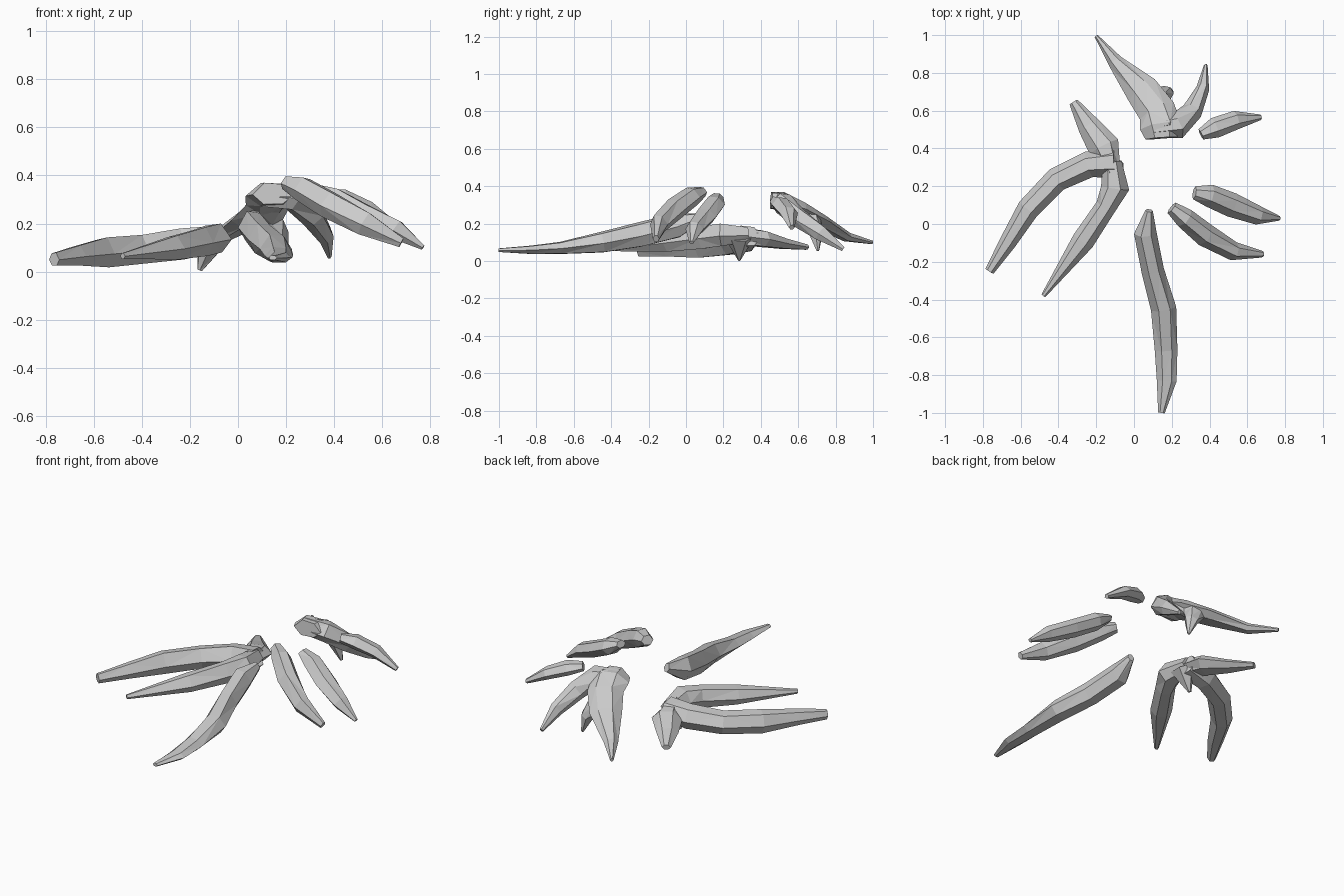
import bpy
import bmesh
from mathutils import Vector

default_cube = bpy.data.objects.get("Cube")
if default_cube:
    bpy.data.objects.remove(default_cube, do_unlink=True)

# Single bark colour
bark = bpy.data.materials.new("pale_grey_bark")
bark.use_nodes = True
bark.diffuse_color = (0.6, 0.6, 0.6, 1)
bark.node_tree.nodes["Principled BSDF"].inputs["Base Color"].default_value = (0.6, 0.6, 0.6, 1)

# Uneven six-sided root section (sideways, upwards)
SECTION = [(1, -.1), (.4, 1), (-.5, .85), (-1, -.1), (-.5, -.95), (.45, -1)]


def root(name, *stations):
    """Loft a root through stations of x, y, z, width, height."""
    points = [Vector(station[:3]) for station in stations]
    bm = bmesh.new()
    rings = []
    for index, station in enumerate(stations):
        before = points[max(index - 1, 0)]
        after = points[min(index + 1, len(points) - 1)]
        along = (after - before).normalized()
        side = along.cross(Vector((0, 0, 1))).normalized()
        up = side.cross(along)
        width, height = station[3] / 2, station[4] / 2
        rings.append([bm.verts.new(points[index] + side * u * width + up * v * height)
                      for u, v in SECTION])
    count = len(SECTION)
    for lower, upper in zip(rings, rings[1:]):
        for i in range(count):
            j = (i + 1) % count
            bm.faces.new((lower[i], lower[j], upper[j], upper[i]))
    bm.faces.new(rings[0])
    bm.faces.new(rings[-1])
    bmesh.ops.triangulate(bm, faces=bm.faces[:])
    bmesh.ops.recalc_face_normals(bm, faces=bm.faces[:])
    mesh = bpy.data.meshes.new(name)
    bm.to_mesh(mesh)
    bm.free()
    mesh.materials.append(bark)
    obj = bpy.data.objects.new(name, mesh)
    bpy.context.scene.collection.objects.link(obj)
    return obj


def fuse(base, *branches):
    """Union the branches into the base and discard the loose pieces."""
    for branch in branches:
        union = base.modifiers.new("union", "BOOLEAN")
        union.operation = "UNION"
        union.solver = "EXACT"
        union.object = branch
    bpy.context.view_layer.update()
    evaluated = base.evaluated_get(bpy.context.evaluated_depsgraph_get())
    fused = bpy.data.meshes.new_from_object(evaluated)
    base.modifiers.clear()
    base.data = fused
    for branch in branches:
        bpy.data.objects.remove(branch, do_unlink=True)


# Right cluster: three spreading roots and a broad downward spur
right_cluster = root(
    "right_root_cluster",
    (-.765, -.25, .052, .05, .055), (-.67, -.1, .067, .09, .085),
    (-.56, .08, .08, .12, .125), (-.41, .235, .093, .13, .12),
    (-.24, .315, .115, .14, .13), (-.1, .325, .135, .16, .11))
fuse(
    right_cluster,
    root("inner_branch", (-.48, -.38, .065, .025, .025), (-.27, -.09, .1, .12, .1),
         (-.15, .09, .125, .11, .12), (-.1, .19, .14, .15, .12),
         (-.115, .33, .14, .1, .08)),
    root("rear_branch", (-.32, .645, .075, .05, .03), (-.24, .52, .095, .12, .06),
         (-.16, .41, .12, .17, .09), (-.11, .27, .14, .08, .09)),
    root("ground_spur", (-.11, .285, .13, .16, .12), (-.16, .285, .005, .015, .02)))

# Long front root
root("front_root", (.08, .07, .23, .04, .05), (.06, -.05, .19, .12, .13),
     (.1, -.25, .14, .12, .13), (.157, -.45, .1, .135, .11),
     (.17, -.67, .07, .12, .065), (.173, -.83, .06, .105, .045),
     (.145, -1, .058, .035, .02))

# Three free roots on the left
root("left_front_root", (.2, .085, .37, .07, .055), (.27, .03, .345, .11, .1),
     (.38, -.06, .28, .125, .11), (.53, -.145, .2, .1, .1),
     (.68, -.16, .12, .035, .04))
root("left_middle_root", (.32, .165, .345, .07, .04), (.4, .15, .305, .12, .09),
     (.52, .1, .24, .13, .09), (.66, .045, .175, .1, .08),
     (.77, .03, .1, .025, .02))
root("left_rear_root", (.355, .475, .32, .06, .05), (.43, .51, .305, .11, .075),
     (.54, .55, .26, .1, .065), (.67, .565, .18, .03, .025))

# Back cluster: broad arched root with two curved offshoots
back_cluster = root(
    "back_root_cluster",
    (-.2, .995, .1, .02, .02), (-.1, .86, .13, .08, .05),
    (.04, .71, .215, .18, .07), (.12, .6, .28, .2, .085),
    (.14, .52, .32, .22, .1), (.145, .455, .325, .17, .09))
fuse(
    back_cluster,
    root("curved_branch", (.1, .505, .32, .1, .1), (.23, .52, .31, .14, .11),
         (.31, .6, .235, .11, .1), (.365, .72, .15, .07, .08),
         (.38, .84, .065, .02, .025)),
    root("hanging_branch", (.15, .5, .325, .2, .09), (.13, .6, .28, .18, .08),
         (.13, .68, .22, .13, .08), (.175, .695, .15, .08, .07),
         (.2, .705, .055, .015, .015)))
